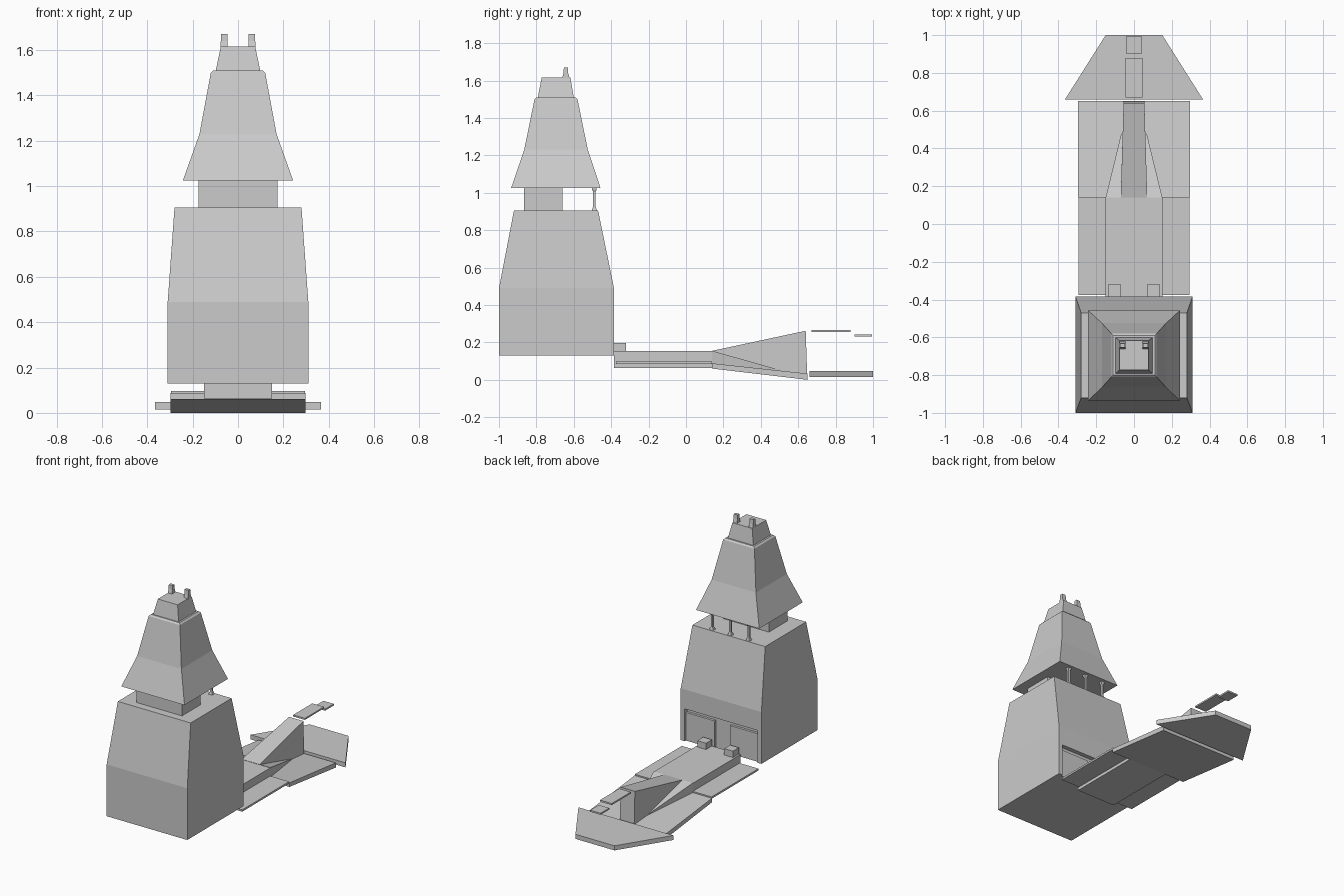
import bpy, bmesh

if "Cube" in bpy.data.objects:
    bpy.data.objects.remove(bpy.data.objects["Cube"])


def mesh(name, verts, faces):
    me = bpy.data.meshes.new(name)
    me.from_pydata(verts, [], faces)
    bm = bmesh.new()
    bm.from_mesh(me)
    bmesh.ops.recalc_face_normals(bm, faces=bm.faces)
    bm.to_mesh(me)
    bm.free()
    ob = bpy.data.objects.new(name, me)
    bpy.context.collection.objects.link(ob)
    return ob


def loft(name, rings):
    """Stack of rectangles: (z, x0, x1, y0, y1), capped at both ends."""
    v, f = [], []
    for z, x0, x1, y0, y1 in rings:
        v += [(x0, y0, z), (x1, y0, z), (x1, y1, z), (x0, y1, z)]
    for r in range(len(rings) - 1):
        a = r * 4
        for i in range(4):
            j = (i + 1) % 4
            f.append((a + i, a + j, a + 4 + j, a + 4 + i))
    n = len(v)
    f += [(3, 2, 1, 0), (n - 4, n - 3, n - 2, n - 1)]
    return mesh(name, v, f)


def box(name, x0, x1, y0, y1, z0, z1):
    return loft(name, [(z0, x0, x1, y0, y1), (z1, x0, x1, y0, y1)])


def sym(z, x, y0, y1):
    return (z, -x, x, y0, y1)


def mirror_box(name, x0, x1, *rest):
    box(name + "_right", x0, x1, *rest)
    box(name + "_left", -x1, -x0, *rest)


# Tower body: lower block with a recessed rear entrance, tapered upper block
box("tower_base", -.31, .31, -1, -.415, .13, .49)
mirror_box("entrance_jamb", .28, .31, -.415, -.385, .13, .49)
box("entrance_lintel", -.28, .28, -.415, -.385, .355, .49)
mirror_box("entrance_panel", .06, .28, -.415, -.398, .13, .325)
loft("tower_upper", [sym(.49, .31, -1, -.385), sym(.905, .28, -.92, -.47)])

# Neck and flared roof
box("neck", -.175, .175, -.865, -.66, .905, 1.025)
loft("roof", [sym(1.025, .243, -.935, -.457), sym(1.23, .17, -.865, -.525),
              sym(1.5, .12, -.81, -.58), sym(1.51, .11, -.80, -.59)])
loft("roof_cap", [sym(1.51, .098, -.792, -.60), sym(1.615, .076, -.772, -.618)])

# Prongs on the cap
for side, s in (("left", -1), ("right", 1)):
    c = s * .061
    loft("prong_" + side, [(1.61, c - .016, c + .016, -.662, -.622),
                           (1.64, c - .015, c + .015, -.655, -.63),
                           (1.67, c - .014, c + .014, -.653, -.632)])

# Flared posts under the rear eave
for i, c in enumerate((-.14, 0, .14)):
    loft("rear_post_%d" % i, [(z, c - r, c + r, -.49 - r, -.49 + r) for z, r in
         ((.905, .014), (.925, .007), (1.005, .007), (1.018, .012), (1.025, .012))])

# Walkway: central hull, thin side deck, sloping ramp
loft("walkway_hull", [sym(.063, .15, -.385, .14), sym(.153, .15, -.385, .14)])
box("walkway_deck", -.295, .295, -.375, .14, .084, .097)
mirror_box("walkway_block", .07, .137, -.385, -.32, .15, .197)
quads = [(0, 1, 2, 3), (7, 6, 5, 4), (0, 4, 5, 1), (1, 5, 6, 2), (2, 6, 7, 3), (3, 7, 4, 0)]
mesh("ramp", [(-.297, .14, .06), (.297, .14, .06), (.297, .65, 0), (-.297, .65, 0),
              (-.297, .14, .088), (.297, .14, .088), (.297, .65, .033), (-.297, .65, .033)], quads)

# Rising wedge on the ramp with triangular side fairings
mesh("wedge", [(-.07, .14, .07), (.07, .14, .07), (.055, .648, .02), (-.055, .648, .02),
               (-.07, .14, .155), (.07, .14, .155), (.055, .64, .262), (-.055, .64, .262)], quads)
for side, s in (("left", -1), ("right", 1)):
    mesh("wedge_fairing_" + side,
         [(s * .06, .14, .07), (s * .15, .14, .07), (s * .15, .14, .155),
          (s * .06, .14, .155), (s * .055, .53, .045)],
         [(0, 1, 2, 3), (0, 1, 4), (1, 2, 4), (2, 3, 4), (3, 0, 4)])

# Trapezoid end plate and the two floating strips above it
tail = [(-.365, .66), (.365, .66), (.15, 1), (-.15, 1)]
mesh("end_plate", [(x, y, .015) for x, y in tail] + [(x, y, .047) for x, y in tail], quads)
box("upper_strip", -.045, .045, .67, .88, .256, .267)
box("end_strip", -.04, .04, .90, .995, .231, .242)
